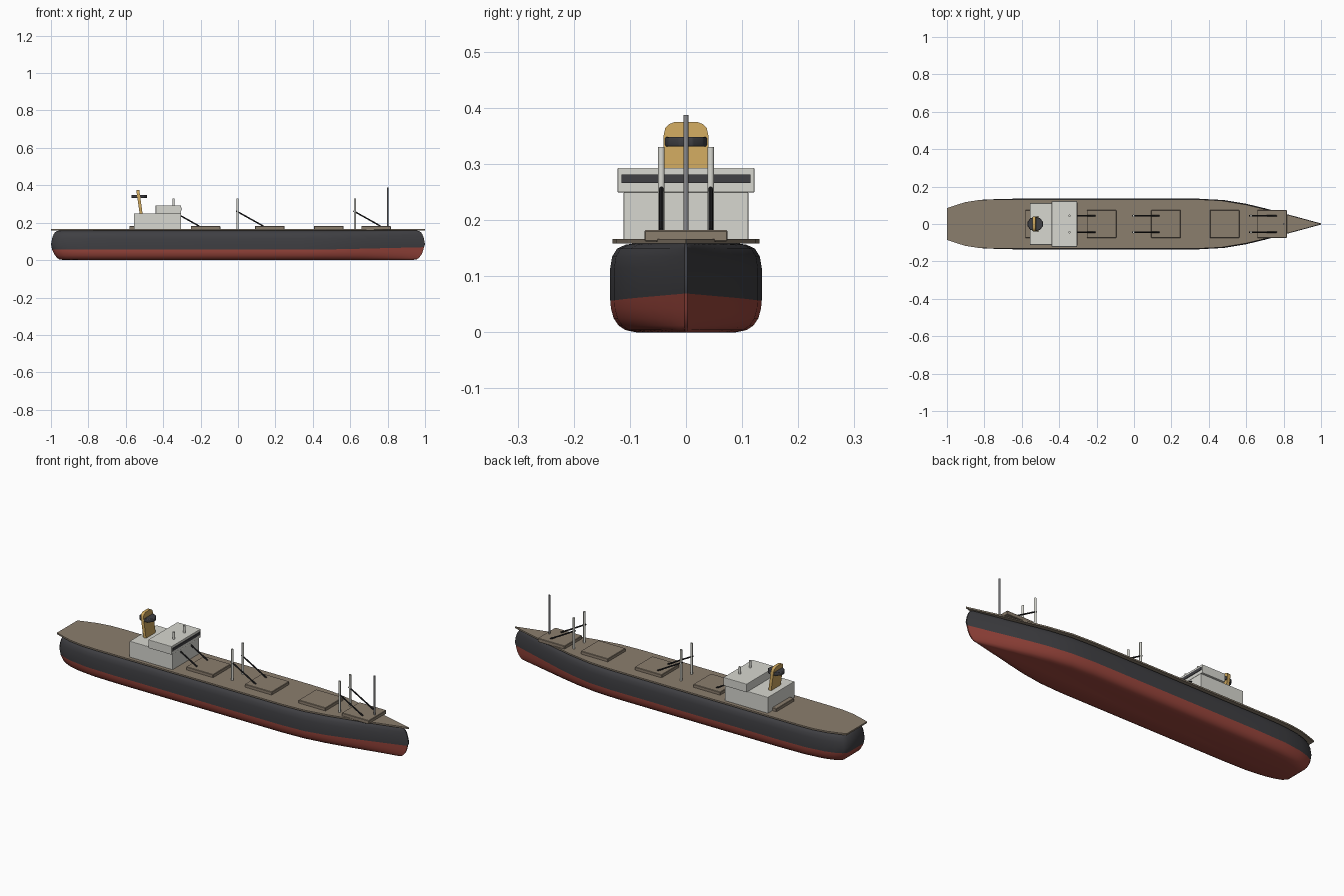
import bpy, bmesh, math
from mathutils import Vector

cube = bpy.data.objects.get("Cube")
if cube:
    bpy.data.objects.remove(cube, do_unlink=True)


def material(name, rgb, rough=0.7):
    m = bpy.data.materials.new(name)
    m.use_nodes = True
    m.diffuse_color = (*rgb, 1)
    bsdf = m.node_tree.nodes["Principled BSDF"]
    bsdf.inputs["Base Color"].default_value = (*rgb, 1)
    bsdf.inputs["Roughness"].default_value = rough
    return m


charcoal = material("charcoal", (0.05, 0.05, 0.056))
red = material("hull red", (0.32, 0.06, 0.045))
brown = material("deck brown", (0.26, 0.21, 0.155))
white = material("warm white", (0.68, 0.68, 0.63))
ochre = material("funnel ochre", (0.6, 0.38, 0.11))
grey = material("mast grey", (0.25, 0.25, 0.26))
black = material("rigging black", (0.02, 0.02, 0.022))


def finish(name, bm, *mats):
    bmesh.ops.recalc_face_normals(bm, faces=bm.faces)
    mesh = bpy.data.meshes.new(name)
    bm.to_mesh(mesh)
    bm.free()
    for m in mats:
        mesh.materials.append(m)
    ob = bpy.data.objects.new(name, mesh)
    bpy.context.collection.objects.link(ob)
    return ob


def smooth(ob, degrees):
    bpy.ops.object.select_all(action="DESELECT")
    ob.select_set(True)
    bpy.context.view_layer.objects.active = ob
    bpy.ops.object.shade_smooth_by_angle(angle=math.radians(degrees))


def bevel(ob, width, segments=2):
    mod = ob.modifiers.new("bevel", "BEVEL")
    mod.width, mod.segments = width, segments


def box(name, x0, x1, half, z0, z1, mat):
    bm = bmesh.new()
    bmesh.ops.create_cube(bm, size=1)
    for v in bm.verts:
        v.co = Vector((x0 + (v.co.x + 0.5) * (x1 - x0), v.co.y * 2 * half,
                       z0 + (v.co.z + 0.5) * (z1 - z0)))
    return finish(name, bm, mat)


def rod(name, a, b, radius, mat, sides=12):
    a, b = Vector(a), Vector(b)
    bm = bmesh.new()
    bmesh.ops.create_cone(bm, cap_ends=True, segments=sides, radius1=radius,
                          radius2=radius, depth=(b - a).length)
    ob = finish(name, bm, mat)
    ob.location = (a + b) / 2
    ob.rotation_euler = (b - a).to_track_quat("Z", "Y").to_euler()
    smooth(ob, 40)
    return ob


def outline(half):
    # Mirror a half plan about the centreline
    return half + [(x, -y) for x, y in reversed(half)]


# Hull: the plan outline stacked in rings, (height, length scale, beam scale)
hull_plan = outline([(-1, .065), (-.985, .085), (-.95, .102), (-.9, .117),
                     (-.8, .131), (-.65, .135), (0, .135), (.35, .135),
                     (.48, .128), (.6, .108), (.7, .084), (.8, .057),
                     (.9, .03), (.97, .011), (1, .003)])
rings = [(0, .93, .66), (.004, .955, .8), (.012, .967, .89), (.025, .978, .955),
         (.042, .987, .99), (.057, .994, 1), (.085, 1, 1), (.115, .994, 1),
         (.135, .987, .975), (.149, .979, .91), (.156, .966, .8), (.158, .95, .7)]
WATERLINE = 5
bm = bmesh.new()
loops = []
for i, (z, sx, sy) in enumerate(rings):
    loop = []
    for x, y in hull_plan:
        rise = .012 * max(0, x * 2 - 1) if i == WATERLINE else 0
        loop.append(bm.verts.new((x * sx, y * sy, z + rise)))
    loops.append(loop)
n = len(hull_plan)
for i in range(len(rings) - 1):
    for j in range(n):
        k = (j + 1) % n
        f = bm.faces.new((loops[i][j], loops[i][k], loops[i + 1][k], loops[i + 1][j]))
        f.material_index = 1 if i < WATERLINE else 0
bm.faces.new(loops[0]).material_index = 1
bm.faces.new(loops[-1])
smooth(finish("hull", bm, charcoal, red), 50)

# Deck plate, overhanging the bow and stern
deck_plan = outline([(-1, .085), (-.95, .102), (-.9, .117), (-.83, .128),
                     (-.75, .131), (.35, .131), (.47, .125), (.6, .103),
                     (.8, .055), (1, .001)])
bm = bmesh.new()
base = bm.faces.new([bm.verts.new((x, y, .158)) for x, y in deck_plan])
top = bmesh.ops.extrude_face_region(bm, geom=[base])
for v in top["geom"]:
    if isinstance(v, bmesh.types.BMVert):
        v.co.z = .166
bmesh.ops.recalc_face_normals(bm, faces=bm.faces)
finish("deck", bm, brown)

# Cargo hatches
for i, x in enumerate((-.502, -.173, .17, .485, .738)):
    hatch = box(f"hatch_{i + 1}", x - .079, x + .079, .074, .162, .182, brown)
    bevel(hatch, .002, 1)

# Deckhouse and bridge
bevel(box("deckhouse", -.557, -.305, .111, .164, .25, white), .002)
bevel(box("bridge", -.44, -.304, .122, .249, .293, white), .002)
box("bridge_window", -.306, -.301, .115, .266, .281, charcoal)

# Funnel: a thin raked slab with rounded shoulders
shoulder = [(.04, .24), (.04, .35), (.037, .364), (.03, .371), (.02, .375)]
profile = shoulder + [(-y, z) for y, z in reversed(shoulder)]
bm = bmesh.new()
faces = []
for dx in (-.008, .008):
    faces.append([bm.verts.new((-.517 - .14 * (z - .24) + dx, y, z)) for y, z in profile])
bm.faces.new(faces[0])
bm.faces.new(faces[1])
for j in range(len(profile)):
    k = (j + 1) % len(profile)
    bm.faces.new((faces[0][j], faces[0][k], faces[1][k], faces[1][j]))
smooth(finish("funnel", bm, ochre), 40)

# Dark collar around the funnel
collar = rod("funnel_collar", (-.528, 0, .331), (-.528, 0, .348), .043, charcoal, 10)
collar.scale.y = .9
bevel(collar, .003)

# Paired derrick posts with sloping booms
for i, x in enumerate((-.345, -.002, .625)):
    for side, y in (("left", .044), ("right", -.044)):
        rod(f"derrick_post_{i + 1}_{side}", (x, y, .162), (x, y, .33), .006, white)
        rod(f"derrick_boom_{i + 1}_{side}", (x - .008, y, .263),
            (x + .137, y, .182), .0038, black, 8)

# Foremast
rod("foremast", (.8, 0, .162), (.8, 0, .387), .0045, grey)
